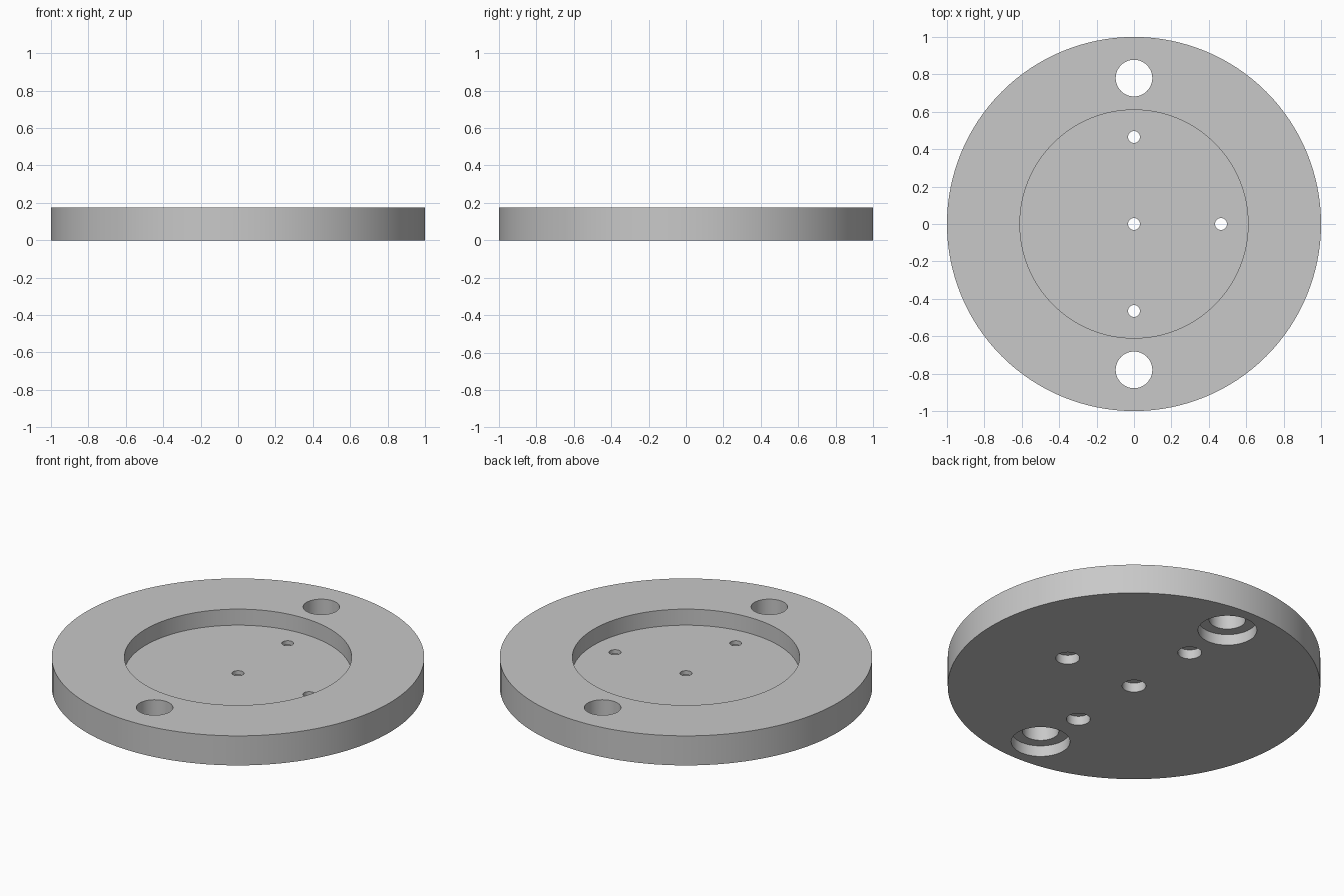
import bpy
import bmesh
from math import cos, sin, tau, radians

cube = bpy.data.objects.get("Cube")
if cube:
    bpy.data.objects.remove(cube, do_unlink=True)

HEIGHT = 0.175
FLOOR = 0.08
BOLT_Y = 0.78
PIN = 0.465

grey = bpy.data.materials.new("light grey")
grey.use_nodes = True
colour = (0.58, 0.58, 0.58, 1)
grey.diffuse_color = colour
grey.node_tree.nodes["Principled BSDF"].inputs["Base Color"].default_value = colour


def turned(name, profile, segments, centre=(0, 0)):
    """Turn a (radius, z) profile around z and cap both ends."""
    bm = bmesh.new()
    rings = []
    for r, z in profile:
        rings.append([bm.verts.new((centre[0] + r * cos(tau * i / segments),
                                    centre[1] + r * sin(tau * i / segments), z))
                      for i in range(segments)])
    for low, high in zip(rings, rings[1:]):
        for i in range(segments):
            j = (i + 1) % segments
            bm.faces.new((low[i], low[j], high[j], high[i]))
    bm.faces.new(rings[0])
    bm.faces.new(rings[-1])
    bmesh.ops.recalc_face_normals(bm, faces=bm.faces)
    mesh = bpy.data.meshes.new(name)
    bm.to_mesh(mesh)
    bm.free()
    mesh.materials.append(grey)
    obj = bpy.data.objects.new(name, mesh)
    bpy.context.collection.objects.link(obj)
    return obj


def drill(body, centre, radius, bore_radius, bore_depth):
    """Cut a through hole with a wider counterbore from below."""
    profile = [(bore_radius, -0.1), (bore_radius, bore_depth),
               (radius, bore_depth), (radius, HEIGHT + 0.1)]
    cutter = turned("hole_cutter", profile, 48, centre)
    cutter.hide_render = True
    bpy.context.view_layer.objects.active = body
    mod = body.modifiers.new("hole", 'BOOLEAN')
    mod.operation = 'DIFFERENCE'
    mod.solver = 'EXACT'
    mod.object = cutter
    bpy.ops.object.modifier_apply(modifier=mod.name)
    bpy.data.objects.remove(cutter, do_unlink=True)


# Round plate with a shallow recess in its top
plate = turned("round_plate",
               [(1, 0), (1, HEIGHT), (0.61, HEIGHT), (0.61, FLOOR)], 128)

# Two large counterbored bolt holes in the rim
for side in (-1, 1):
    drill(plate, (0, side * BOLT_Y), 0.098, 0.158, 0.065)

# Four small counterbored holes in the recess floor
for centre in ((0, 0), (PIN, 0), (0, PIN), (0, -PIN)):
    drill(plate, centre, 0.032, 0.064, 0.055)

# Smooth walls with crisp edges
bpy.ops.object.select_all(action='DESELECT')
plate.select_set(True)
bpy.context.view_layer.objects.active = plate
bpy.ops.object.shade_smooth_by_angle(angle=radians(30))
